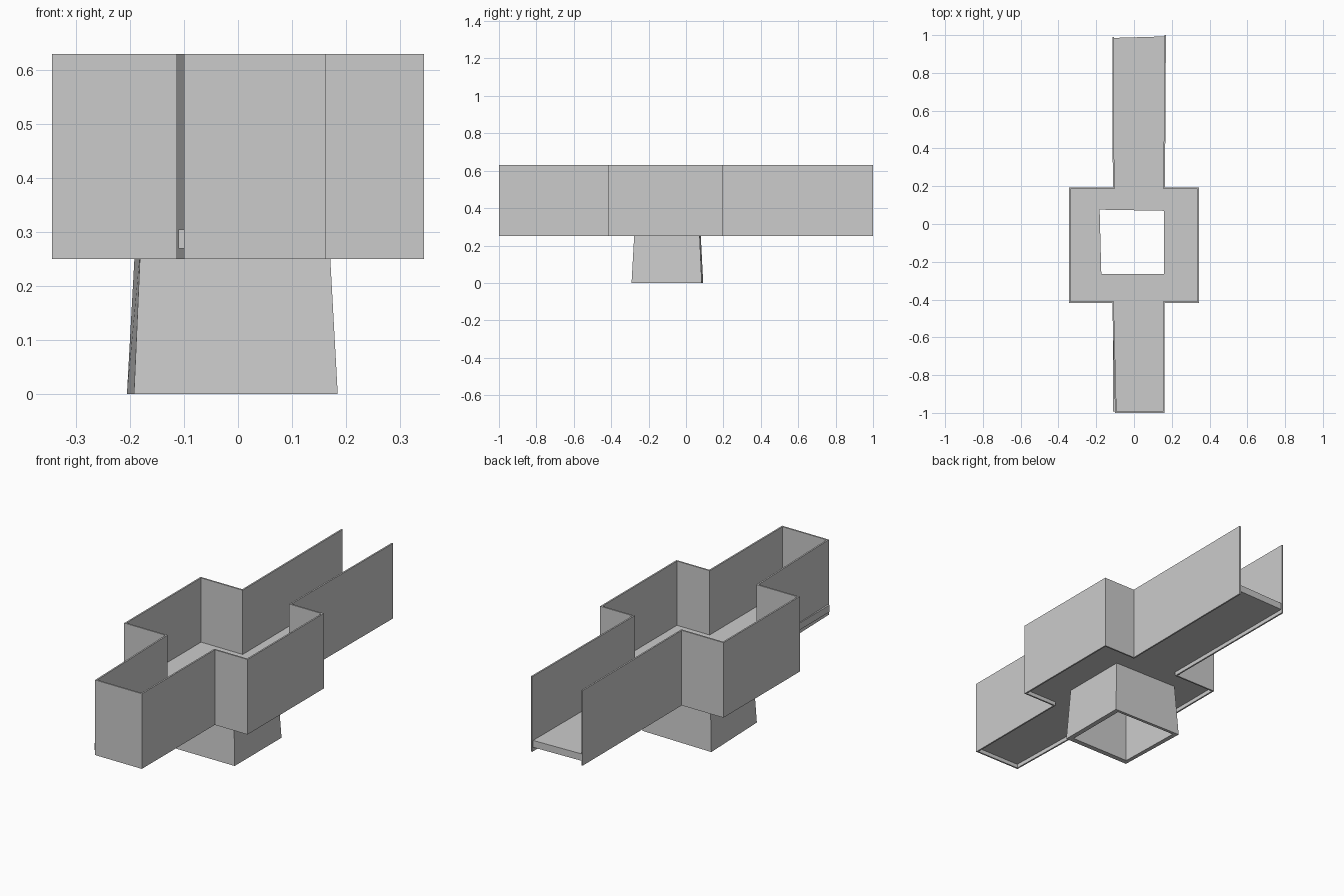
import bpy, bmesh
from mathutils import Vector

if "Cube" in bpy.data.objects:
    bpy.data.objects.remove(bpy.data.objects["Cube"])


def offset_path(pts, d):
    """Shift an open counter-clockwise path inward by d with mitred corners."""
    out = []
    for i, p in enumerate(pts):
        p = Vector(p)
        normals = []
        for a, b in ((i - 1, i), (i, i + 1)):
            if a >= 0 and b < len(pts):
                t = (Vector(pts[b]) - Vector(pts[a])).normalized()
                normals.append(Vector((-t.y, t.x)))
        m = sum(normals, Vector((0, 0))).normalized()
        out.append(tuple(p + m * d / m.dot(normals[0])))
    return out


def slab(name, loops, z0, z1):
    """Extrude closed outlines (extra loops become holes) from z0 to z1."""
    cu = bpy.data.curves.new(name, 'CURVE')
    cu.dimensions = '2D'
    cu.fill_mode = 'BOTH'
    cu.extrude = (z1 - z0) / 2
    for loop in loops:
        sp = cu.splines.new('POLY')
        sp.points.add(len(loop) - 1)
        for pt, (x, y) in zip(sp.points, loop):
            pt.co = (x, y, 0, 1)
        sp.use_cyclic_u = True
    ob = bpy.data.objects.new(name, cu)
    ob.location.z = (z0 + z1) / 2
    bpy.context.collection.objects.link(ob)
    bpy.ops.object.select_all(action='DESELECT')
    ob.select_set(True)
    bpy.context.view_layer.objects.active = ob
    bpy.ops.object.convert(target='MESH')
    # weld the caps to the sides
    me = bpy.context.object.data
    bm = bmesh.new()
    bm.from_mesh(me)
    bmesh.ops.remove_doubles(bm, verts=bm.verts, dist=1e-5)
    bmesh.ops.recalc_face_normals(bm, faces=bm.faces)
    bm.to_mesh(me)
    bm.free()
    for p in me.polygons:
        p.use_smooth = False


# Thin walls: open at the back, closed at the front
path = [(-0.115, 0.99), (-0.112, 0.194), (-0.345, 0.194), (-0.345, -0.417),
        (-0.115, -0.417), (-0.10, -1.0), (0.162, -1.0), (0.162, -0.417),
        (0.345, -0.417), (0.345, 0.194), (0.164, 0.194), (0.169, 1.0)]
slab("channel_walls", [path + offset_path(path, 0.008)[::-1]], 0.25, 0.63)

# Floor with square opening; its front left corner pokes past the wall
hole = [(-0.173, -0.265), (0.16, -0.265), (0.16, 0.07), (-0.182, 0.076)]
floor = offset_path(path, 0.004)
floor[0] = (-0.111, 0.985)
floor[4] = (-0.110, floor[4][1])
floor[5] = (-0.110, -0.992)
floor[-1] = (0.165, 0.993)
slab("floor", [floor, hole], 0.27, 0.305)

# Hollow tapered base under the opening
bottom = [(-0.193, -0.291), (0.185, -0.291), (0.185, 0.084), (-0.206, 0.092)]
top = [(-0.181, -0.276), (0.170, -0.276), (0.170, 0.072), (-0.191, 0.078)]
rings = [(bottom, 0.0), (top, 0.272), (hole, 0.272), (hole, 0.0)]
bm = bmesh.new()
vs = [[bm.verts.new((x, y, z)) for x, y in ring] for ring, z in rings]
for k in range(4):
    a, b = vs[k], vs[(k + 1) % 4]
    for i in range(4):
        j = (i + 1) % 4
        bm.faces.new((a[i], a[j], b[j], b[i]))
bmesh.ops.recalc_face_normals(bm, faces=bm.faces)
me = bpy.data.meshes.new("base")
bm.to_mesh(me)
bm.free()
bpy.context.collection.objects.link(bpy.data.objects.new("base", me))
